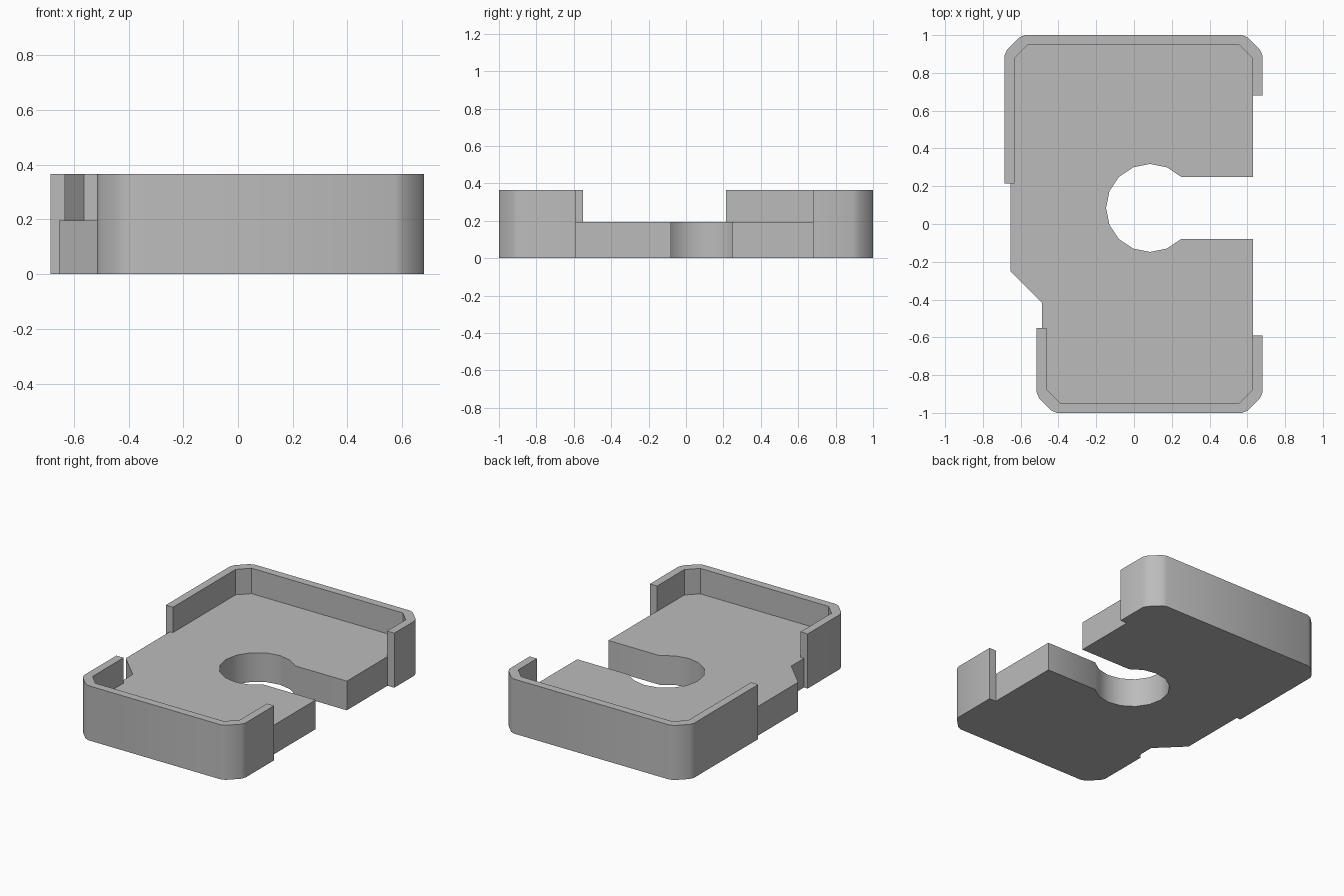
import bpy
import bmesh
from math import cos, sin, pi

cube = bpy.data.objects.get("Cube")
if cube:
    bpy.data.objects.remove(cube, do_unlink=True)

PLATE_H, WALL_H = 0.195, 0.365
LEFT, FRONT_LEFT, RIGHT = -0.685, -0.515, 0.68   # outer wall faces in x
T = 0.053                                        # wall thickness

grey = bpy.data.materials.new("plain grey")
grey.use_nodes = True
color = (0.5, 0.5, 0.5, 1)
grey.diffuse_color = color
grey.node_tree.nodes["Principled BSDF"].inputs["Base Color"].default_value = color


def extrude(name, outline, height):
    """Solid prism standing on the ground."""
    bm = bmesh.new()
    base = bm.faces.new([bm.verts.new((x, y, 0)) for x, y in outline])
    top = bmesh.ops.extrude_face_region(bm, geom=[base])["geom"]
    moved = [v for v in top if isinstance(v, bmesh.types.BMVert)]
    bmesh.ops.translate(bm, vec=(0, 0, height), verts=moved)
    bmesh.ops.recalc_face_normals(bm, faces=bm.faces)
    mesh = bpy.data.meshes.new(name)
    bm.to_mesh(mesh)
    bm.free()
    mesh.materials.append(grey)
    obj = bpy.data.objects.new(name, mesh)
    bpy.context.collection.objects.link(obj)
    bpy.ops.object.select_all(action="DESELECT")
    obj.select_set(True)
    bpy.context.view_layer.objects.active = obj
    bpy.ops.object.shade_smooth_by_angle(angle=0.6)
    return obj


def corner(x, y, sx, sy, steps):
    """Points that cut a corner, from its side face to its end face."""
    return [(x - sx * a, y - sy * b) for a, b in steps]


ROUNDED = [(0, 0.107), (0.013, 0.077), (0.077, 0.013), (0.107, 0)]
CHAMFER = [(0, 0.07), (0.07, 0)]


def inner_line(left, s):
    """Inside edge of a wall, left to right."""
    y = s * (1 - T)
    return (corner(left + T, y, -1, s, CHAMFER)
            + corner(RIGHT - T, y, 1, s, CHAMFER)[::-1])


def wall(name, left, s, left_end, right_end):
    """U-shaped wall around one end of the tray."""
    outer = (corner(left, s, -1, s, ROUNDED)
             + corner(RIGHT, s, 1, s, ROUNDED)[::-1])
    outline = ([(left, left_end)] + outer + [(RIGHT, right_end), (RIGHT - T, right_end)]
               + inner_line(left, s)[::-1] + [(left + T, left_end)])
    return extrude(name, outline, WALL_H)


wall("back_wall", LEFT, 1, 0.215, 0.68)
wall("front_wall", FRONT_LEFT, -1, -0.55, -0.59)

# Floor plate with a keyhole slot open on one side and a stepped other side
C, R = 0.085, 0.233
hole = [(C + R * cos(i * pi / 8), C + R * sin(i * pi / 8)) for i in range(2, 15)]
edge = 0.63
slot = [(edge, hole[0][1])] + hole + [(edge, hole[-1][1])]
side = [(FRONT_LEFT + T, -0.55), (-0.488, -0.55), (-0.488, -0.415),
        (-0.655, -0.25), (-0.655, 0.215), (LEFT + T, 0.215)]
plate = (side + inner_line(LEFT, 1) + [(RIGHT - T, 0.68), (edge, 0.68)] + slot
         + [(edge, -0.59), (RIGHT - T, -0.59)] + inner_line(FRONT_LEFT, -1)[::-1])
extrude("floor_plate", plate, PLATE_H)
